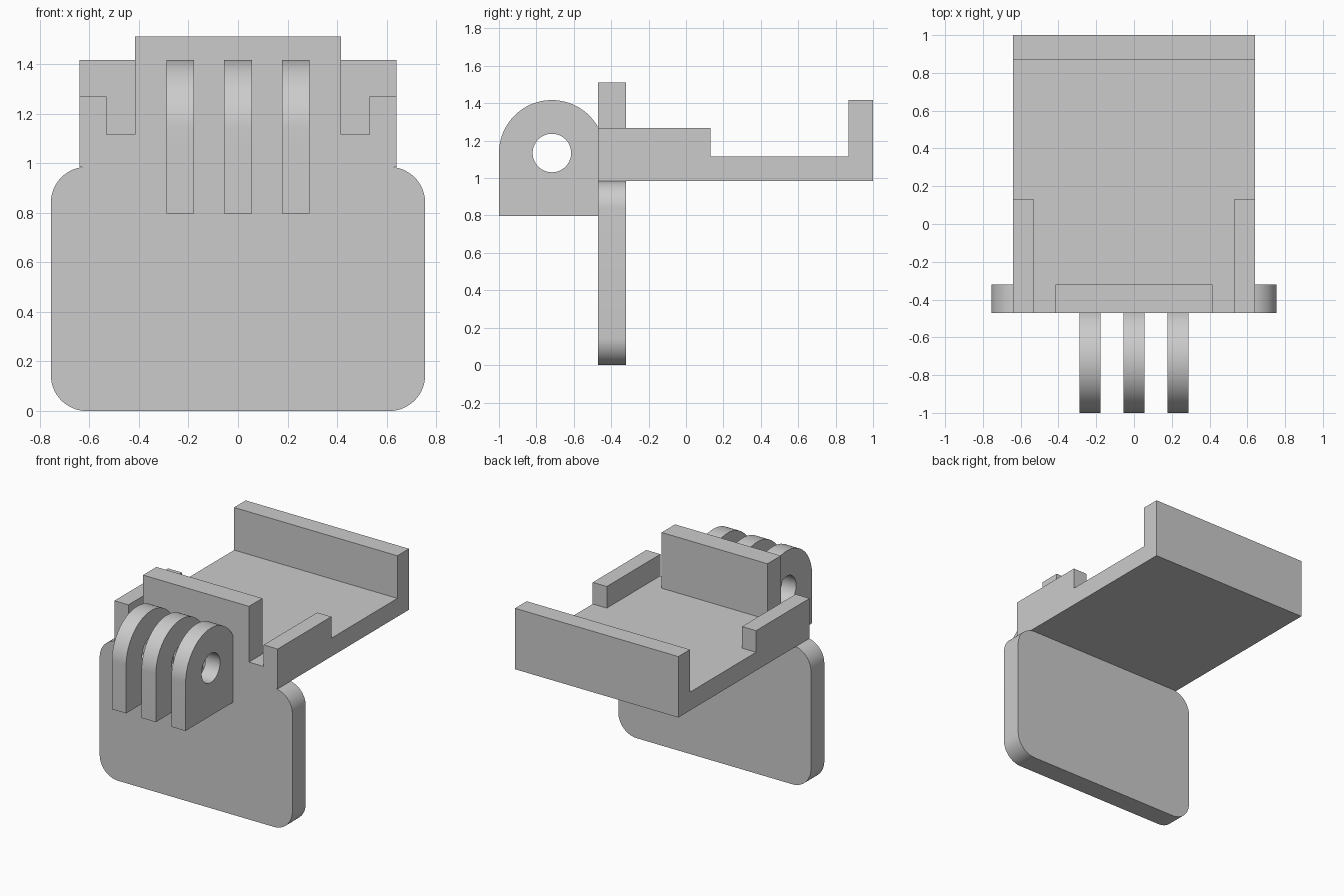
import bpy
import bmesh
from math import cos, sin, pi, radians
from mathutils import Vector

cube = bpy.data.objects.get("Cube")
if cube:
    bpy.data.objects.remove(cube, do_unlink=True)

grey = bpy.data.materials.new("light_grey_plastic")
grey.use_nodes = True
colour = (0.6, 0.6, 0.6, 1)
grey.diffuse_color = colour
grey.node_tree.nodes["Principled BSDF"].inputs["Base Color"].default_value = colour


def prism(name, profile, axis, start, end):
    """Extrude a closed profile along x (points are y, z) or y (points are x, z)."""
    bm = bmesh.new()
    if axis == "X":
        verts = [bm.verts.new((start, u, v)) for u, v in profile]
        shift = Vector((end - start, 0, 0))
    else:
        verts = [bm.verts.new((u, start, v)) for u, v in profile]
        shift = Vector((0, end - start, 0))
    face = bm.faces.new(verts)
    grown = bmesh.ops.extrude_face_region(bm, geom=[face], use_keep_orig=True)
    moved = [g for g in grown["geom"] if isinstance(g, bmesh.types.BMVert)]
    bmesh.ops.translate(bm, verts=moved, vec=shift)
    bmesh.ops.recalc_face_normals(bm, faces=bm.faces)
    mesh = bpy.data.meshes.new(name)
    bm.to_mesh(mesh)
    bm.free()
    mesh.materials.append(grey)
    obj = bpy.data.objects.new(name, mesh)
    bpy.context.scene.collection.objects.link(obj)
    return obj


def rect(u0, u1, v0, v1):
    return [(u0, v0), (u1, v0), (u1, v1), (u0, v1)]


def arc(cu, cv, r, a0, a1, steps):
    angles = [radians(a0 + (a1 - a0) * i / steps) for i in range(steps + 1)]
    return [(cu + r * cos(a), cv + r * sin(a)) for a in angles]


def combine(target, other, operation):
    mod = target.modifiers.new("combine", "BOOLEAN")
    mod.operation = operation
    mod.solver = "EXACT"
    mod.object = other
    bpy.context.view_layer.objects.active = target
    bpy.ops.object.modifier_apply(modifier=mod.name)
    bpy.data.objects.remove(other, do_unlink=True)


def smooth(obj):
    bpy.ops.object.select_all(action="DESELECT")
    obj.select_set(True)
    bpy.context.view_layer.objects.active = obj
    bpy.ops.object.shade_smooth_by_angle(angle=radians(30))


FRONT, PANEL_BACK = -0.47, -0.32
BOTTOM, FLOOR = 0.985, 1.115
HALF = 0.64

# Tray floor with its raised back wall
tray_side = [(FRONT, BOTTOM), (1, BOTTOM), (1, 1.417), (0.87, 1.417),
             (0.87, FLOOR), (FRONT, FLOOR)]
bracket = prism("tray_bracket", tray_side, "X", -HALF, HALF)

# Short side rails
for side in (-1, 1):
    inner, outer = sorted((side * 0.53, side * HALF))
    rail = prism("side_rail", rect(FRONT, 0.13, 1.05, 1.268), "X", inner, outer)
    combine(bracket, rail, "UNION")

# Raised front panel
panel = prism("front_panel", rect(-0.415, 0.415, 1.05, 1.51), "Y", FRONT, PANEL_BACK)
combine(bracket, panel, "UNION")

# Hanging plate with rounded corners
R, W = 0.145, 0.755
plate_outline = []
for i, (cx, cz) in enumerate([(W - R, BOTTOM - R), (R - W, BOTTOM - R),
                              (R - W, R), (W - R, R)]):
    plate_outline += arc(cx, cz, R, 90 * i, 90 * i + 90, 16)
plate = prism("hanging_plate", plate_outline, "Y", FRONT, PANEL_BACK)
combine(bracket, plate, "UNION")
smooth(bracket)

# Three rounded mounting prongs with a shared bolt hole
PY, PZ, PR = -0.717, 1.134, 0.283
prong_side = [(-1, 0.796), (FRONT, 0.796)] + arc(PY, PZ, PR, 29.2, 180, 32)
for name, x in (("right_prong", -0.233), ("middle_prong", 0), ("left_prong", 0.233)):
    prong = prism(name, prong_side, "X", x - 0.056, x + 0.056)
    hole = prism("hole_cutter", arc(PY, PZ, 0.103, 0, 352.5, 47), "X", x - 0.1, x + 0.1)
    hole.hide_render = True
    combine(prong, hole, "DIFFERENCE")
    smooth(prong)
